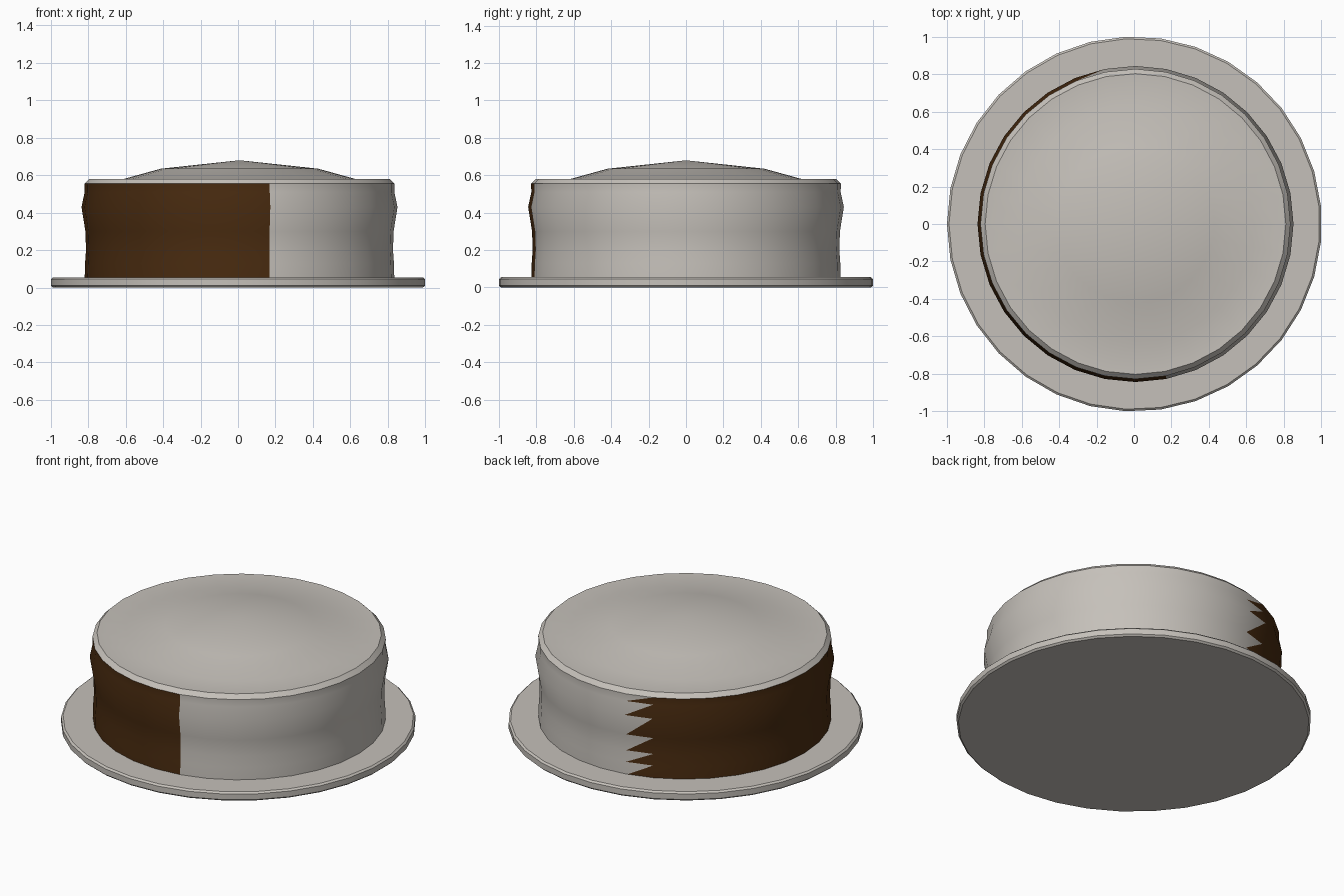
import bpy, bmesh, math

if "Cube" in bpy.data.objects:
    bpy.data.objects.remove(bpy.data.objects["Cube"], do_unlink=True)


def material(name, color):
    mat = bpy.data.materials.new(name)
    mat.use_nodes = True
    mat.diffuse_color = (*color, 1)
    bsdf = mat.node_tree.nodes["Principled BSDF"]
    bsdf.inputs["Base Color"].default_value = (*color, 1)
    bsdf.inputs["Roughness"].default_value = 0.6
    return mat


METAL = material("warm grey metal", (0.56, 0.53, 0.49))
LABEL = material("dark brown label", (0.066, 0.024, 0.005))


def revolve(bm, profile, sides, start):
    """Spin a list of (radius, height) into rings; zero radius makes a pole."""
    rings = []
    for r, z in profile:
        if r == 0:
            rings.append([bm.verts.new((0, 0, z))] * sides)
        else:
            angles = [start + math.tau * i / sides for i in range(sides)]
            rings.append([bm.verts.new((r * math.cos(a), r * math.sin(a), z)) for a in angles])
    for low, high in zip(rings, rings[1:]):
        for i in range(sides):
            j = (i + 1) % sides
            corners = dict.fromkeys((low[i], low[j], high[j], high[i]))
            bm.faces.new(list(corners))


def finish(name, bm, location, mats, angle):
    mesh = bpy.data.meshes.new(name)
    bm.to_mesh(mesh)
    bm.free()
    for mat in mats:
        mesh.materials.append(mat)
    obj = bpy.data.objects.new(name, mesh)
    bpy.context.collection.objects.link(obj)
    obj.location = location
    bpy.ops.object.select_all(action="DESELECT")
    obj.select_set(True)
    bpy.context.view_layer.objects.active = obj
    bpy.ops.object.shade_smooth_by_angle(angle=math.radians(angle))
    return obj


# Thin round base plate with softened edges
bm = bmesh.new()
revolve(bm, [(0, 0), (0.99, 0), (1.001, 0.01), (1.001, 0.045), (0.99, 0.055), (0, 0.055)],
        33, math.pi)
finish("base_plate", bm, (0.002, 0, 0), [METAL], 30)

# Gently bulging side wall, partly wrapped by the label
SIDES = 32
STEP = math.tau / SIDES
bm = bmesh.new()
revolve(bm, [(0.827, 0.05), (0.825, 0.13), (0.82, 0.2), (0.823, 0.3),
             (0.844, 0.43), (0.827, 0.51), (0.828, 0.555)], SIDES, 0)
bm.faces.ensure_lookup_table()
for face in list(bm.faces):
    c = face.calc_center_median()
    column = int((math.atan2(c.y, c.x) % math.tau) / STEP)
    if 10 <= column < 25:
        face.material_index = 1
    elif column == 9:
        # Ragged label end: the lower half of each quad is coloured
        a, b, c, d = face.verts
        bm.faces.remove(face)
        bm.faces.new((a, b, c)).material_index = 1
        bm.faces.new((a, c, d))
finish("can_wall", bm, (0.008, 0, 0), [METAL, LABEL], 40)

# Chamfered rim and low domed lid
bm = bmesh.new()
revolve(bm, [(0.828, 0.555), (0.803, 0.58), (0.63, 0.577), (0.42, 0.635), (0, 0.68)], SIDES, 0)
finish("domed_lid", bm, (0.008, 0, 0), [METAL], 30)
